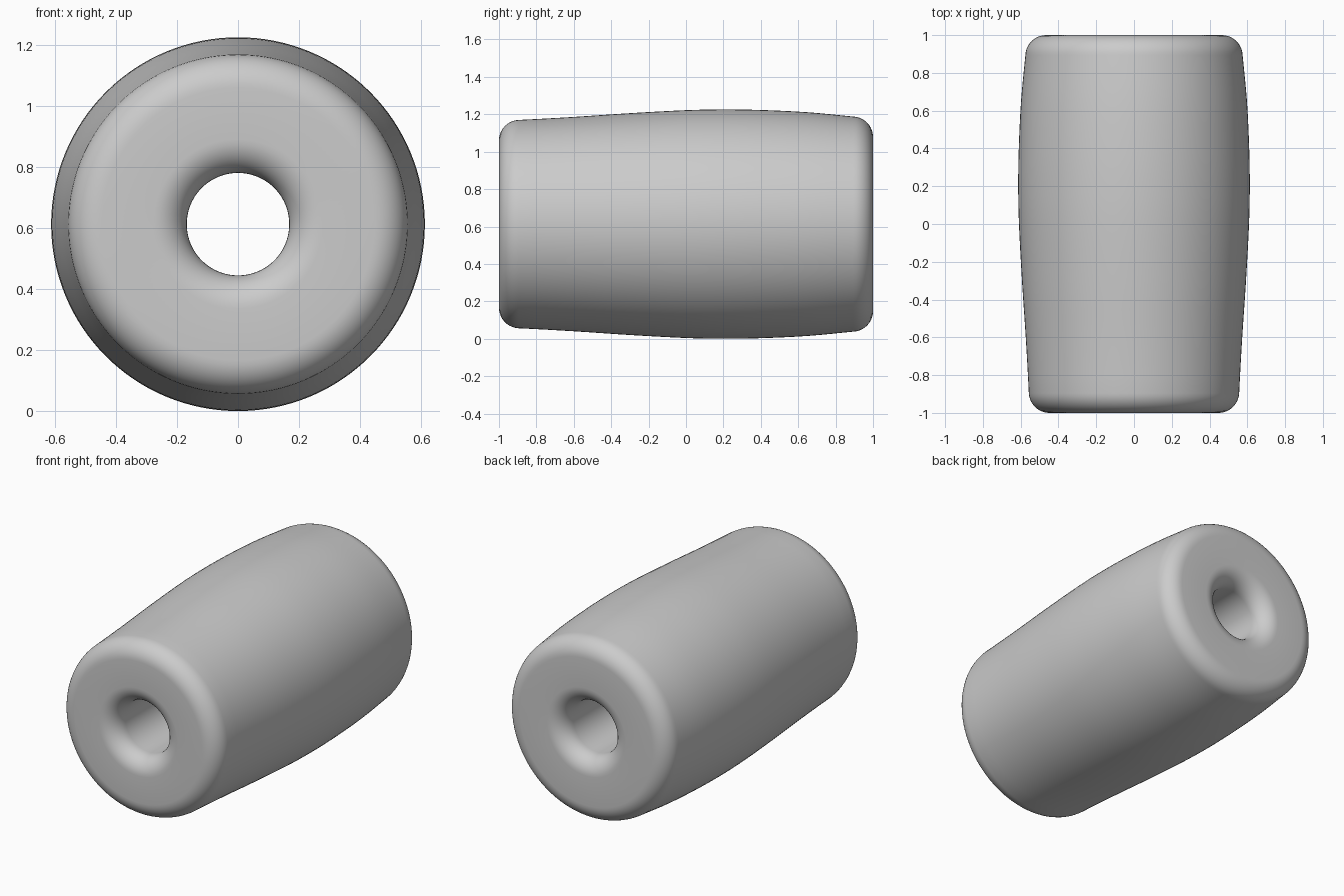
import bpy
import bmesh
import math
from mathutils import Vector

cube = bpy.data.objects.get("Cube")
if cube:
    bpy.data.objects.remove(cube, do_unlink=True)

CENTRE_Z = 0.613
HOLE_R = 0.168
SEGMENTS = 128


def arc(cy, cr, radius, start, end, steps=10):
    """Rounded edge as (y, radius) points; angles in degrees, 0 = +y, 90 = outward."""
    pts = []
    for i in range(steps + 1):
        a = math.radians(start + (end - start) * i / steps)
        pts.append((cy + radius * math.cos(a), cr + radius * math.sin(a)))
    return pts


def smooth_path(pts, steps=4):
    """Catmull-Rom curve through the inner points."""
    out = []
    for p0, p1, p2, p3 in zip(pts, pts[1:], pts[2:], pts[3:]):
        a, b, c, d = map(Vector, (p0, p1, p2, p3))
        for i in range(steps):
            t = i / steps
            out.append(tuple(0.5 * (2 * b + (c - a) * t + (2 * a - 5 * b + 4 * c - d) * t ** 2
                                    + (3 * b - a - 3 * c + d) * t ** 3)))
    return out


# Closed profile: front hole lip, front rim, bulged side, back rim, back hole lip
bulge = [(-1.05, 0.551), (-0.87, 0.558), (-0.6, 0.573), (-0.3, 0.593), (0.0, 0.609),
         (0.2, 0.613), (0.4, 0.610), (0.65, 0.598), (0.89, 0.575), (1.05, 0.556)]
profile = arc(-0.89, HOLE_R + 0.11, 0.11, 270, 180)
profile += arc(-0.89, 0.447, 0.11, 180, 93)
profile += smooth_path(bulge)[1:]
profile += arc(0.89, 0.465, 0.11, 88, 0)
profile += arc(0.89, HOLE_R + 0.11, 0.11, 0, -90)

# Spin the profile around the y axis
bm = bmesh.new()
rings = []
for s in range(SEGMENTS):
    a = 2 * math.pi * s / SEGMENTS
    rings.append([bm.verts.new((r * math.cos(a), y, CENTRE_Z + r * math.sin(a)))
                  for y, r in profile])
n = len(profile)
for s in range(SEGMENTS):
    here, there = rings[s], rings[(s + 1) % SEGMENTS]
    for i in range(n):
        j = (i + 1) % n
        bm.faces.new((here[i], here[j], there[j], there[i]))
bmesh.ops.recalc_face_normals(bm, faces=bm.faces)
mesh = bpy.data.meshes.new("barrel_bead")
bm.to_mesh(mesh)
bm.free()

bead = bpy.data.objects.new("barrel_bead", mesh)
bpy.context.collection.objects.link(bead)

# Plain grey finish
grey = bpy.data.materials.new("light grey")
grey.use_nodes = True
colour = (0.6, 0.6, 0.6, 1.0)
grey.diffuse_color = colour
grey.node_tree.nodes["Principled BSDF"].inputs["Base Color"].default_value = colour
mesh.materials.append(grey)

bpy.ops.object.select_all(action='DESELECT')
bead.select_set(True)
bpy.context.view_layer.objects.active = bead
bpy.ops.object.shade_smooth_by_angle(angle=math.radians(40))
